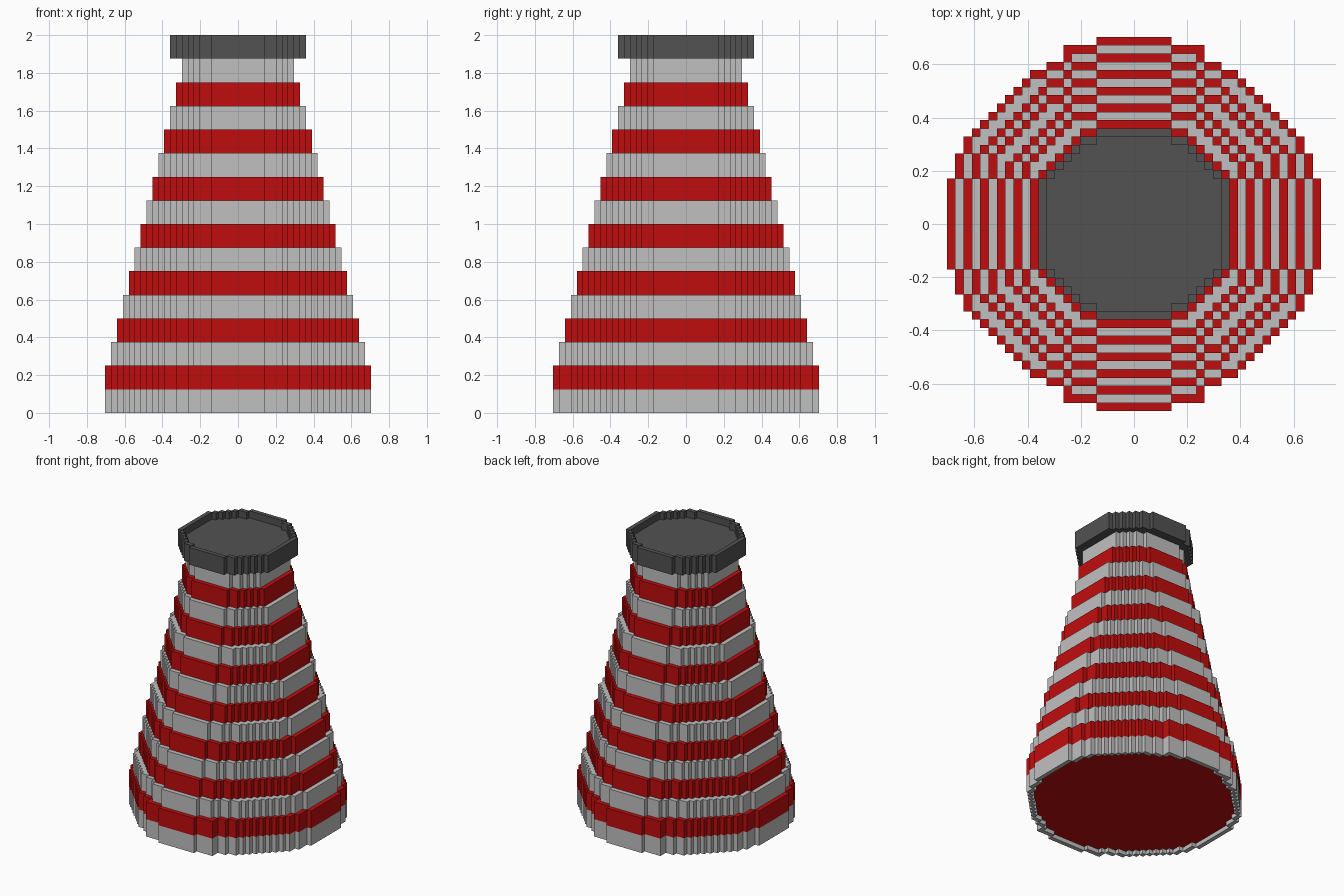
import bpy

cube = bpy.data.objects.get("Cube")
if cube:
    bpy.data.objects.remove(cube, do_unlink=True)

U = 2 / 64        # width of one block
H = 0.125         # height of one course


def material(name, rgb):
    m = bpy.data.materials.new(name)
    m.use_nodes = True
    m.diffuse_color = (*rgb, 1)
    bsdf = m.node_tree.nodes["Principled BSDF"]
    bsdf.inputs["Base Color"].default_value = (*rgb, 1)
    bsdf.inputs["Roughness"].default_value = 0.8
    return m


RED = material("red", (0.53, 0.004, 0.004))
GREY = material("light grey", (0.527, 0.527, 0.527))
DARK = material("dark grey", (0.084, 0.084, 0.084))

# Half-widths in blocks of the widest course, row by row from the middle out
BASE = [22] * 6 + [21] * 3 + [20, 20, 19, 18, 17, 16, 15, 14, 13, 12, 10, 8, 8, 4]


def erode(w):
    """Shrink a stepped disc by one block on every side."""
    return [min(w[j] - 1, w[j + 1], w[abs(j - 1)]) for j in range(len(w) - 1)]


def disc(r):
    """Stepped disc of radius r, with its corners trimmed as it narrows."""
    w = BASE
    while len(w) - 1 > r:
        w = erode(w)
    limit = max(r + 5, round(16 + (r - 11) * 14 / 11))
    return [min(n, limit - j) for j, n in enumerate(w)]


def add_object(name, verts, faces, mat):
    mesh = bpy.data.meshes.new(name)
    mesh.from_pydata(verts, [], faces)
    mesh.materials.append(mat)
    mesh.update()
    ob = bpy.data.objects.new(name, mesh)
    bpy.context.collection.objects.link(ob)
    return ob


def solid(name, w, z0, z1, mat):
    """Solid course: the stepped outline extruded from z0 to z1."""
    r = len(w) - 1
    right = []
    for j in range(-r, r + 1):
        x = w[abs(j)] + 0.5
        if right and right[-1][0] == x:
            right.pop()                       # merge rows of equal width
        else:
            right.append((x, j - 0.5))
        right.append((x, j + 0.5))
    ring = right + [(-x, y) for x, y in reversed(right)]
    n = len(ring)
    verts = [(x * U, y * U, z) for z in (z0, z1) for x, y in ring]
    faces = [list(range(n))[::-1], list(range(n, 2 * n))]
    faces += [(i, (i + 1) % n, (i + 1) % n + n, i + n) for i in range(n)]
    return add_object(name, verts, faces, mat)


def rim(name, w, z0, z1, mat):
    """One-block-thick wall following the edge of a stepped disc."""
    def cells(v):
        r = len(v) - 1
        return {(i, j) for j in range(-r, r + 1)
                for i in range(-v[abs(j)], v[abs(j)] + 1)}
    wall = cells(w) - cells(erode(w))
    verts, faces = [], []

    def quad(*pts):
        faces.append(range(len(verts), len(verts) + 4))
        verts.extend((x * U, y * U, z) for x, y, z in pts)

    for i, j in sorted(wall):
        c = [(i - .5, j - .5), (i + .5, j - .5), (i + .5, j + .5), (i - .5, j + .5)]
        quad(*[(*p, z1) for p in c])
        quad(*[(*p, z0) for p in reversed(c)])
        for k, (di, dj) in enumerate([(0, -1), (1, 0), (0, 1), (-1, 0)]):
            if (i + di, j + dj) not in wall:
                a, b = c[k], c[(k + 1) % 4]
                quad((*a, z0), (*b, z0), (*b, z1), (*a, z1))
    return add_object(name, verts, faces, mat)


# Foot: grey rim around a slightly recessed red underside
rim("foot_rim", disc(22), 0, H, GREY)
solid("foot_underside", erode(disc(22)), 0.03, H, RED)

# Tapering shaft of alternating red and grey courses
for n in range(1, 15):
    solid(f"shaft_course_{n}", disc(23 - n), n * H, (n + 1) * H, RED if n % 2 else GREY)

# Dark cap with a raised rim and sunken floor
rim("cap_rim", disc(11), 15 * H, 16 * H, DARK)
solid("cap_floor", erode(disc(11)), 15 * H, 16 * H - 0.05, DARK)
